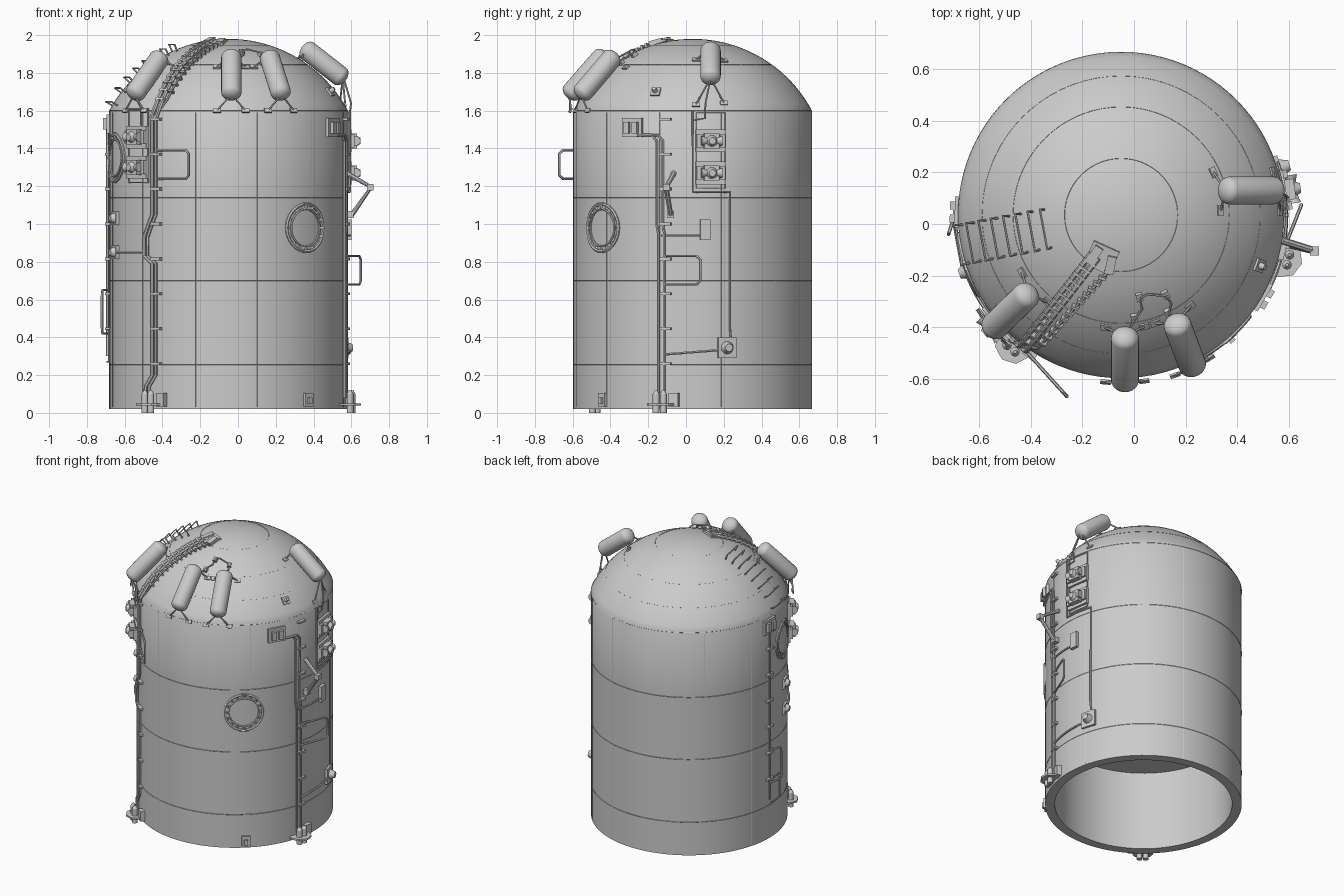
import bpy, bmesh, math
from math import sin, cos, radians, pi, sqrt
from mathutils import Vector, Matrix

if "Cube" in bpy.data.objects:
    bpy.data.objects.remove(bpy.data.objects["Cube"])

CX, CY, R = -0.05, 0.035, 0.632        # body axis and radius
RS, CZ = 0.7155, 1.2645                # dome sphere radius and centre height


def wall(th, z, off=0.0):
    a = radians(th)
    return Vector((CX + (R + off) * cos(a), CY + (R + off) * sin(a), z))


def dome(x, y, off=0.0):
    r2 = min((x - CX) ** 2 + (y - CY) ** 2, R * R)
    p = Vector((x - CX, y - CY, sqrt(RS * RS - r2)))
    return Vector((CX, CY, CZ)) + p * ((RS + off) / RS)


def wall_frame(th, z, off=0.0):        # X tangent, Y outward, Z up
    return Matrix.Translation(wall(th, z, off)) @ Matrix.Rotation(radians(th - 90), 4, 'Z')


def dome_frame(x, y, off=0.0):         # Z along the dome normal
    n = dome(x, y, off) - Vector((CX, CY, CZ))
    turn = Matrix.Rotation(math.atan2(n.y, n.x), 4, 'Z')
    tilt = Matrix.Rotation(math.acos(n.z / n.length), 4, 'Y')
    return Matrix.Translation(dome(x, y, off)) @ turn @ tilt


def finish(name, bm):
    me = bpy.data.meshes.new(name)
    bmesh.ops.recalc_face_normals(bm, faces=bm.faces)
    bm.to_mesh(me)
    bm.free()
    ob = bpy.data.objects.new(name, me)
    bpy.context.collection.objects.link(ob)
    return ob


def box(name, mat, size, shift=(0, 0, 0)):
    bm = bmesh.new()
    bmesh.ops.create_cube(bm, size=1, matrix=mat @ Matrix.Translation(shift) @ Matrix.Diagonal((*size, 1)))
    return finish(name, bm)


def cone(name, mat, r1, r2, h, segs=20):
    bm = bmesh.new()
    bmesh.ops.create_cone(bm, cap_ends=True, segments=segs, radius1=r1, radius2=r2, depth=h, matrix=mat)
    return finish(name, bm)


def lathe(name, profile, mat, segs):
    bm = bmesh.new()
    vs = [bm.verts.new((r, 0, z)) for r, z in profile]
    es = [bm.edges.new(p) for p in zip(vs, vs[1:])]
    bmesh.ops.spin(bm, geom=vs + es, cent=(0, 0, 0), axis=(0, 0, 1), angle=2 * pi, steps=segs)
    bmesh.ops.remove_doubles(bm, verts=bm.verts, dist=1e-5)
    bmesh.ops.transform(bm, matrix=mat, verts=bm.verts)
    return finish(name, bm)


def pipe(name, pts, r=0.006, cyclic=False, res=1):
    cu = bpy.data.curves.new(name, 'CURVE')
    cu.dimensions, cu.bevel_depth, cu.bevel_resolution, cu.use_fill_caps = '3D', r, res, True
    sp = cu.splines.new('POLY')
    sp.points.add(len(pts) - 1)
    for q, p in zip(sp.points, pts):
        q.co = (*p, 1)
    sp.use_cyclic_u = cyclic
    ob = bpy.data.objects.new(name, cu)
    bpy.context.collection.objects.link(ob)
    return ob


def wall_pipe(name, route, r=0.006, off=0.01):     # route of (angle, z), bent round the wall
    pts = [wall(*route[0], off)]
    for (a, z), (b, w) in zip(route, route[1:]):
        n = max(1, int(abs(b - a) / 3))
        pts += [wall(a + (b - a) * i / n, z + (w - z) * i / n, off) for i in range(1, n + 1)]
    return pipe(name, pts, r)


# hollow shell with domed roof and internal bulkhead
amax = math.asin(R / RS)
prof = [(RS * sin(amax * i / 20), CZ + RS * cos(amax * i / 20)) for i in range(21)]
prof += [(R, 1.14), (R, 0.70), (R, 0.255), (R, 0.02), (0.57, 0.02), (0.57, 0.58), (0, 0.58)]
lathe("hull", prof, Matrix.Translation((CX, CY, 0)), 96)

# panel seams
for z in (0.255, 0.70, 1.14, 1.6):
    pipe("ring_seam", [wall(i * 3.75, z) for i in range(96)], 0.0015, True, 0)
for r in (0.22, 0.42, 0.54):
    pipe("dome_seam", [dome(CX + r * cos(i * pi / 36), CY + r * sin(i * pi / 36)) for i in range(72)], 0.0015, True, 0)
for k in range(12):
    pipe("vertical_seam", [wall(254 + 30 * k, 0.03), wall(254 + 30 * k, 1.59)], 0.0015, False, 0)

# round hatches with bolts
for th, hz in ((-49.6, 0.98), (198, 1.35)):
    def rim(rad, n):
        return [wall(th + math.degrees(rad / R) * cos(2 * pi * i / n), hz + rad * sin(2 * pi * i / n), 0.003) for i in range(n)]
    pipe("hatch_rim", rim(0.125, 36), 0.009, True)
    pipe("hatch_inner_rim", rim(0.098, 36), 0.006, True)
    for p in rim(0.112, 16):
        box("hatch_bolt", Matrix.Translation(p), (0.012, 0.012, 0.012))
    for s in (-1, 1):
        box("hatch_hinge", wall_frame(th, hz + s * 0.125), (0.04, 0.02, 0.018))


# roof tanks: capsule with splayed legs and pads
def tank(hi, lo, r=0.054):
    hi, lo = Vector(hi), Vector(lo)
    ax = (hi - lo).normalized()
    L = (hi - lo).length
    cap = [(r * sin(i * pi / 12), r * (1 - cos(i * pi / 12)) * 0.7) for i in range(7)]
    p = cap + [(a, L - b) for a, b in reversed(cap)]
    lathe("roof_tank", p, Matrix.Translation(lo) @ ax.to_track_quat('Z', 'Y').to_matrix().to_4x4(), 28)
    mid = (hi + lo) / 2
    t = Vector((-(mid.y - CY), mid.x - CX, 0)).normalized()
    for end, inset in ((hi, -0.02), (lo, 0.02)):
        neck = end + ax * inset
        foot = end - (mid - Vector((CX, CY, CZ))).normalized() * 0.03
        for s in (-1, 1):
            f = foot + t * s * 0.075
            pipe("tank_leg", [neck, dome(f.x, f.y, 0.004)], 0.005)
            box("tank_pad", dome_frame(f.x, f.y, 0.004), (0.025, 0.04, 0.008))


tank((-0.40, -0.26, 1.90), (-0.56, -0.415, 1.67))
tank((-0.035, -0.42, 1.91), (-0.035, -0.63, 1.67))
tank((0.16, -0.37, 1.905), (0.235, -0.57, 1.67))
tank((0.34, 0.13, 1.94), (0.57, 0.13, 1.76))

# tank link lines
link = [(-0.035, -0.43), (0.0, -0.36), (0.03, -0.32), (0.02, -0.28), (0.05, -0.265), (0.12, -0.27),
        (0.14, -0.30), (0.13, -0.34), (0.165, -0.38)]
pipe("tank_link_line", [dome(x, y, 0.02) for x, y in link], 0.005)
for x, y in link[1::2]:
    box("link_clamp", dome_frame(x, y, 0.01), (0.03, 0.025, 0.02))
pipe("tank_feed", [Vector((0.56, 0.13, 1.77)), wall(6, 1.64, 0.02), wall(6, 1.56, 0.01), wall(0, 1.55, 0.01)], 0.005)
pipe("tank_feed", [Vector((-0.55, -0.40, 1.68)), wall(224, 1.62, 0.015), wall(224, 1.5, 0.01)], 0.005)

# dome handholds
for i in range(8):
    r, a = 0.29 + i * 0.046, radians(190.5)
    t = Vector((-sin(a), cos(a)))
    c = Vector((CX + r * cos(a), CY + r * sin(a)))
    e = [c + t * s for s in (-0.075, 0.075)]
    pipe("handhold", [dome(*e[0]), dome(*e[0], 0.04), dome(*e[1], 0.04), dome(*e[1])], 0.005)

# cable tray and tube over the dome
for (x0, y0), (x1, y1), w in (((-0.15, -0.12), (-0.425, -0.475), 0.011), ((-0.08, -0.16), (-0.37, -0.475), 0.006)):
    for s in ((-0.016, 0.016) if w > 0.01 else (0,)):
        pts = [dome(x0 + (x1 - x0) * k / 14 + s * 0.8, y0 + (y1 - y0) * k / 14 - s * 0.6, 0.012) for k in range(15)]
        pipe("dome_conduit", pts + [wall(232 + s * 90, 1.56, 0.012)], w)
    for k in range(1, 14):
        x, y = x0 + (x1 - x0) * k / 14, y0 + (y1 - y0) * k / 14
        box("dome_clamp", dome_frame(x, y, 0.01), (0.012, w * 5, 0.025))
box("apex_plate", dome_frame(-0.125, -0.13, 0.005), (0.10, 0.11, 0.012))
for x, y in ((-0.15, -0.115), (-0.09, -0.155)):
    box("apex_connector", dome_frame(x, y, 0.012), (0.07, 0.035, 0.024))

# front-left riser with jog
left = [(232, 1.58), (232, 1.05), (229, 0.98), (227, 0.93), (227, 0.83), (232, 0.79), (232, 0.2), (228, 0.14), (228, 0.08)]
for d, r in ((-1, 0.010), (1.2, 0.009)):
    wall_pipe("front_riser", [(a + d, z) for a, z in left], r, 0.012)
# right riser ending in a connector box
for d in (-16.5, -13.5):
    wall_pipe("right_riser", [(d, 0.08), (d, 0.95), (d - 0.8, 1.0), (d - 0.8, 1.44), (d - 3, 1.47), (-27, 1.47)], 0.008, 0.01)
# left riser
wall_pipe("left_riser", [(179, 1.56), (179, 0.30)], 0.008)
wall_pipe("left_riser_tail", [(179, 0.44), (190, 0.44), (190, 0.27), (180, 0.27)], 0.005)
for th in (233.5, -13, 179):
    for i in range(8):
        if th == 179 and i < 1:
            continue
        box("riser_clamp", wall_frame(th, 0.26 + i * 0.185, 0.01), (0.06, 0.022, 0.014))

# tangential guard loops
for th, z0, z1, tip in ((234, 1.24, 1.39, (-0.26, -0.67)), (-14, 0.68, 0.83, (0.65, 0.075)), (179, 0.42, 0.65, (-0.72, -0.04))):
    a, b = wall(th, z0, 0.01), wall(th, z1, 0.01)
    t0, t1 = Vector((*tip, z0)), Vector((*tip, z1))
    pts = [a, a.lerp(t0, .9), t0.lerp(t1, .12), t1.lerp(t0, .12), b.lerp(t1, .9), b]
    pipe("guard_loop", pts, 0.007)

# connector boxes at riser tops
for th, z in ((-30, 1.51), (179, 1.53)):
    box("connector_plate", wall_frame(th, z, 0.004), (0.12, 0.02, 0.10))
    for s in (-0.025, 0.025):
        box("connector", wall_frame(th, z, 0.018), (0.032, 0.03, 0.06), (s, 0, 0))


# paired thruster pods
def pod(th, z):
    f = wall_frame(th, z)
    box("pod_plate", f, (0.16, 0.03, 0.12))
    box("pod_block", f, (0.08, 0.05, 0.08), (0, 0.025, 0))
    for s in (-1, 1):
        box("pod_flange", f, (0.03, 0.03, 0.07), (s * 0.062, 0.015, 0))
        cone("pod_nozzle", f @ Matrix.Translation((s * 0.035, 0.04, 0)) @ Matrix.Rotation(s * pi / 2, 4, 'Y'), 0.014, 0.026, 0.04)
    cone("pod_cap", f @ Matrix.Translation((0, 0.055, 0)) @ Matrix.Rotation(-pi / 2, 4, 'X'), 0.036, 0.018, 0.035)


for th, zs in ((8.6, (1.44, 1.27)), (221, (1.46, 1.30))):
    for z in zs:
        pod(th, z)
    wall_pipe("pod_frame", [(th - 7, zs[0] + 0.15), (th + 7, zs[0] + 0.15), (th + 7, zs[1] - 0.08), (th - 7, zs[1] - 0.08), (th - 7, zs[0] + 0.15)], 0.004, 0.004)

# right side lines and boxes
wall_pipe("side_line", [(0, 1.6), (0, 1.17), (18, 1.17), (18, 0.45), (18.5, 0.38)], 0.006)
wall_pipe("side_branch", [(-15, 0.94), (5, 0.94)], 0.006)
wall_pipe("lower_branch", [(-13, 0.31), (16, 0.335)], 0.007)
wall_pipe("left_branch", [(227, 0.85), (200, 0.85)], 0.007)
box("side_box", wall_frame(6, 0.97, 0.008), (0.055, 0.025, 0.11))
box("valve_plate", wall_frame(16.5, 0.345, 0.005), (0.10, 0.02, 0.11))
cone("valve_cap", wall_frame(16.5, 0.345, 0.03) @ Matrix.Rotation(-pi / 2, 4, 'X'), 0.035, 0.02, 0.04)
for z in (1.03, 0.85):
    box("sensor_plate", wall_frame(200, z, 0.004), (0.07, 0.02, 0.07))
    cone("sensor_cap", wall_frame(200, z, 0.022) @ Matrix.Rotation(-pi / 2, 4, 'X'), 0.032, 0.018, 0.03)

# folding arm
pipe("arm", [wall(-9, 1.27), Vector((0.705, -0.105, 1.195)), Vector((0.60, -0.08, 1.045))], 0.014, False, 2)
for p in (Vector((0.70, -0.105, 1.195)), Vector((0.595, -0.08, 1.05))):
    box("arm_joint", Matrix.Translation(p), (0.035, 0.035, 0.035))

# base couplings under the risers
for th in (230.5, -15):
    f = wall_frame(th, 0.045)
    cone("coupling_plate", f @ Matrix.Translation((0, 0.02, 0)), 0.075, 0.075, 0.012, 8)
    for s in (-0.02, 0.02):
        cone("coupling_tube", f @ Matrix.Translation((s, 0.04, 0.005)), 0.018, 0.018, 0.10)
        cone("coupling_dome", f @ Matrix.Translation((s, 0.04, 0.065)), 0.018, 0.006, 0.02)
    box("coupling_bracket", f, (0.05, 0.03, 0.07), (-0.07, 0.01, 0.025))

# small pads and antennas
box("base_pad", wall_frame(-48.5, 0.07, 0.004), (0.055, 0.02, 0.07))
box("base_pad_stud", wall_frame(-48.5, 0.065, 0.015), (0.025, 0.02, 0.035))
box("dome_sensor_plate", dome_frame(0.485, -0.16, 0.004), (0.05, 0.05, 0.012))
cone("dome_sensor", dome_frame(0.485, -0.16, 0.018), 0.016, 0.01, 0.03)

# curves to mesh, smooth with sharp edges kept
bpy.ops.object.select_all(action='SELECT')
bpy.context.view_layer.objects.active = bpy.data.objects["hull"]
bpy.ops.object.convert(target='MESH')
bpy.ops.object.shade_smooth_by_angle(angle=radians(32))
